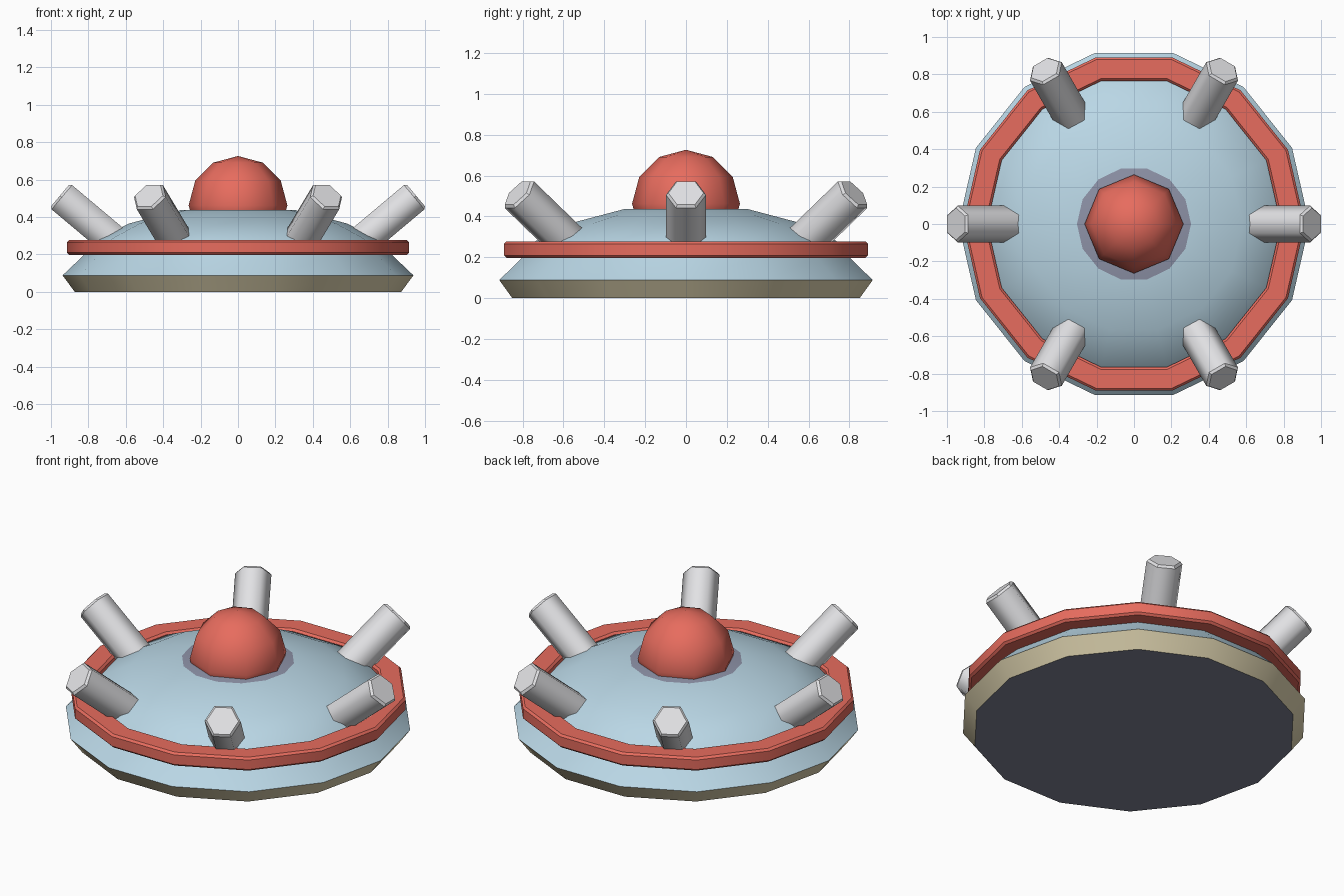
import bpy, bmesh, math
from mathutils import Matrix, Vector

if "Cube" in bpy.data.objects:
    bpy.data.objects.remove(bpy.data.objects["Cube"])

SIDES = 14


def material(name, rgb):
    m = bpy.data.materials.new(name)
    m.diffuse_color = (*rgb, 1)
    m.use_nodes = True
    m.node_tree.nodes["Principled BSDF"].inputs["Base Color"].default_value = m.diffuse_color
    return m


BLUE = material("pale blue", (0.49, 0.68, 0.79))
RED = material("coral red", (0.80, 0.15, 0.112))
GREY = material("light grey", (0.76, 0.76, 0.78))
TAN = material("khaki", (0.74, 0.66, 0.435))
DARK = material("slate", (0.215, 0.23, 0.30))
VIOLET = material("grey violet", (0.27, 0.29, 0.39))


def finish(bm, name, mats):
    bmesh.ops.recalc_face_normals(bm, faces=bm.faces)
    me = bpy.data.meshes.new(name)
    bm.to_mesh(me)
    bm.free()
    ob = bpy.data.objects.new(name, me)
    bpy.context.collection.objects.link(ob)
    for m in mats:
        me.materials.append(m)
    return ob


def smooth(ob, degrees):
    bpy.ops.object.select_all(action='DESELECT')
    ob.select_set(True)
    bpy.context.view_layer.objects.active = ob
    bpy.ops.object.shade_smooth_by_angle(angle=math.radians(degrees))


def lathe(name, profile, mats, sides=SIDES, closed=False, caps=True):
    """Turn an (r, z) profile around z; closed joins its ends into a ring."""
    bm = bmesh.new()
    rings = [[bm.verts.new((r * math.cos(2 * math.pi * i / sides),
                            r * math.sin(2 * math.pi * i / sides), z))
              for i in range(sides)] for r, z in profile]
    pairs = list(zip(rings, rings[1:]))
    if closed:
        pairs.append((rings[-1], rings[0]))
    for a, b in pairs:
        for i in range(sides):
            j = (i + 1) % sides
            bm.faces.new((a[i], a[j], b[j], b[i]))
    if caps and not closed:
        bm.faces.new(rings[0])
        bm.faces.new(rings[-1])
    return finish(bm, name, mats)


# Saucer hull: slate underside, khaki rim, blue dome, violet top patch
hull = lathe("hull", [(0.873, 0), (0.938, 0.088), (0.82, 0.2), (0.755, 0.28),
                      (0.58, 0.366), (0.305, 0.437)], [BLUE, TAN, DARK, VIOLET])
smooth(hull, 30)
for f in hull.data.polygons:
    if f.normal.z < -0.9:
        f.material_index = 2
    elif f.center.z < 0.08:
        f.material_index = 1
    elif f.center.z > 0.43:
        f.material_index = 3

# Bumper ring with chamfered edges
c = 0.012
ri, ro, zl, zh = 0.785, 0.914, 0.197, 0.277
ring = lathe("bumper_ring", [(ro - c, zl), (ro, zl + c), (ro, zh - c), (ro - c, zh),
                             (ri + c, zh), (ri, zh - c), (ri, zl + c), (ri + c, zl)],
             [RED], closed=True)
smooth(ring, 30)

# Faceted beacon on top, cut off just below the hull top
bm = bmesh.new()
bmesh.ops.create_uvsphere(bm, u_segments=8, v_segments=6, radius=0.264,
                          matrix=Matrix.Translation((0, 0, 0.462)))
bmesh.ops.bisect_plane(bm, geom=bm.verts[:] + bm.edges[:] + bm.faces[:],
                       plane_co=(0, 0, 0.43), plane_no=(0, 0, 1), clear_inner=True)
beacon = finish(bm, "beacon", [RED])
smooth(beacon, 60)

# Six hexagonal thruster tubes leaning outwards
tilt = math.radians(40)
axis = Vector((math.cos(tilt), 0, math.sin(tilt)))
end = Vector((0.952, 0, 0.514))
frame = Matrix((
    (0, -math.sin(tilt), axis.x),
    (1, 0, axis.y),
    (0, math.cos(tilt), axis.z))).to_4x4()
for k in range(6):
    tube = lathe(f"thruster_{k + 1}", [(0.098, -0.42), (0.098, -0.013), (0.086, 0)],
                 [GREY], sides=6)
    for f in tube.data.polygons:
        f.use_smooth = abs(f.normal.z) < 0.1
    tube.data.transform(Matrix.Rotation(k * math.pi / 3, 4, 'Z')
                        @ Matrix.Translation(end) @ frame)
